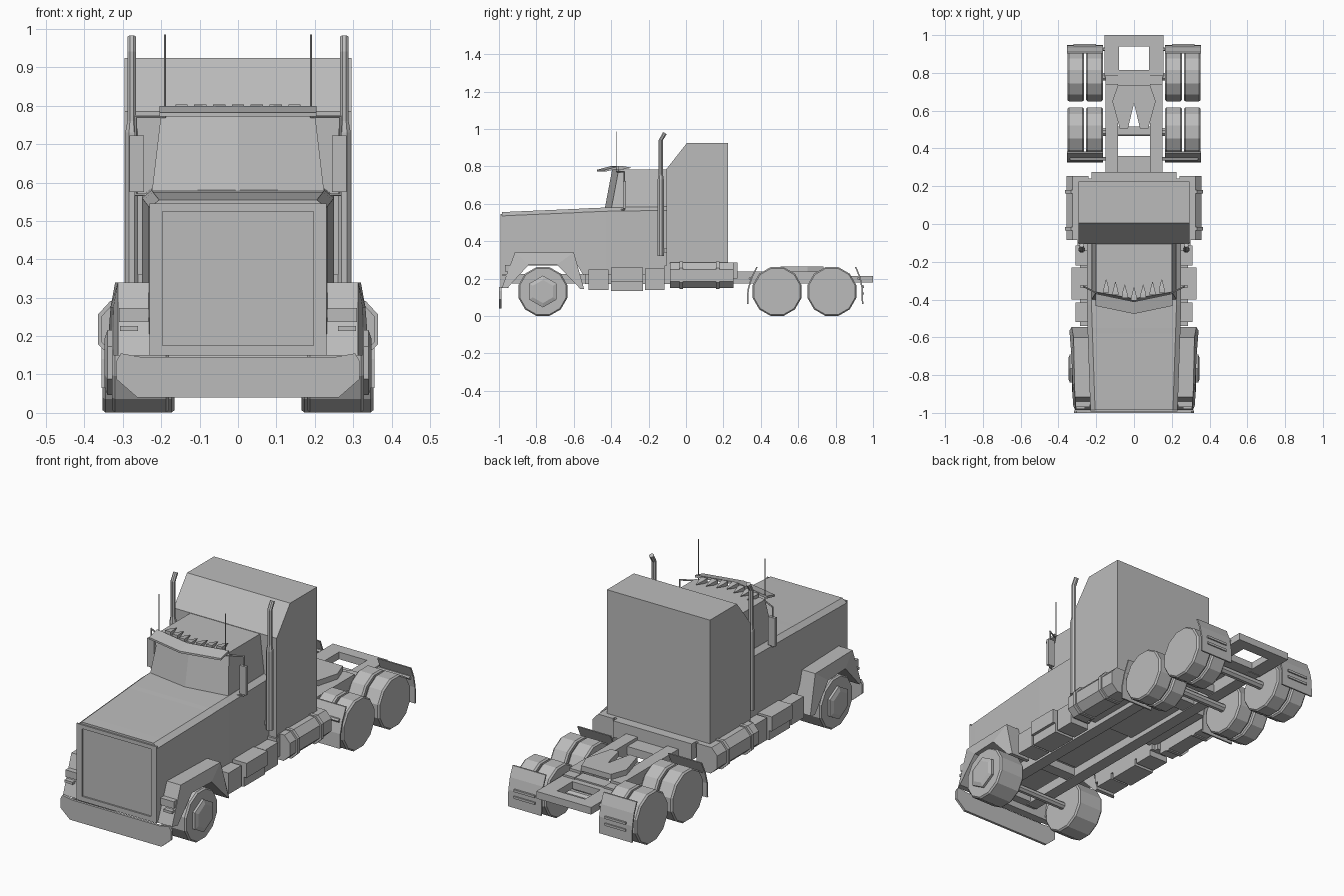
import bpy, bmesh, math
from mathutils import Vector

cube = bpy.data.objects.get("Cube")
if cube:
    bpy.data.objects.remove(cube, do_unlink=True)

grey = bpy.data.materials.new("plain_grey")
grey.use_nodes = True
grey.diffuse_color = (0.5, 0.5, 0.5, 1)
grey.node_tree.nodes["Principled BSDF"].inputs["Base Color"].default_value = (0.5, 0.5, 0.5, 1)


def loft(name, rings, mirror=False):
    """Skin matching closed rings of points and cap both ends."""
    bm = bmesh.new()
    rows = [[bm.verts.new(p) for p in ring] for ring in rings]
    n = len(rows[0])
    for a, b in zip(rows, rows[1:]):
        for i in range(n):
            j = (i + 1) % n
            bm.faces.new((a[i], a[j], b[j], b[i]))
    bm.faces.new(rows[0])
    bm.faces.new(rows[-1])
    bmesh.ops.recalc_face_normals(bm, faces=bm.faces)
    mesh = bpy.data.meshes.new(name)
    bm.to_mesh(mesh)
    bm.free()
    mesh.materials.append(grey)
    obj = bpy.data.objects.new(name, mesh)
    bpy.context.collection.objects.link(obj)
    if mirror:
        obj.modifiers.new("Mirror", 'MIRROR')
    return obj


def box(name, x, y, z, mirror=False):
    ring = [(x[0], y[0]), (x[1], y[0]), (x[1], y[1]), (x[0], y[1])]
    return loft(name, [[(*p, h) for p in ring] for h in z], mirror)


def prism_x(name, profile, x0, x1, mirror=False):
    """Extrude a (y, z) profile along x."""
    return loft(name, [[(x, *p) for p in profile] for x in (x0, x1)], mirror)


def prism_y(name, profile, y0, y1, mirror=False):
    """Extrude an (x, z) profile along y."""
    return loft(name, [[(x, y, z) for x, z in profile] for y in (y0, y1)], mirror)


def circle(y, z, r, sides, turn=0.0):
    return [(y + r * math.cos(math.tau * (i + turn) / sides),
             z + r * math.sin(math.tau * (i + turn) / sides)) for i in range(sides)]


def rod(name, path, r, sides=8, mirror=True):
    """Round bar along a path; r may be one radius or one per point."""
    pts = [Vector(p) for p in path]
    radii = r if isinstance(r, list) else [r] * len(pts)
    rings = []
    for i, p in enumerate(pts):
        d = (pts[min(i + 1, len(pts) - 1)] - pts[max(i - 1, 0)]).normalized()
        side = d.cross(Vector((0, 1, 0)) if abs(d.y) < 0.8 else Vector((1, 0, 0))).normalized()
        up = d.cross(side)
        rings.append([p + side * a + up * b for a, b in circle(0, 0, radii[i], sides, 0.5)])
    return loft(name, rings, mirror)


# Hood and lower cab: chamfered section that widens towards the back
def hood_ring(y, w, top, low):
    right = [(w, low), (w, top - 0.02), (w - 0.025, top)]
    return [(x, y, z) for x, z in right] + [(-x, y, z) for x, z in reversed(right)]


loft("hood", [hood_ring(-0.985, 0.23, 0.555, 0.15), hood_ring(-0.95, 0.232, 0.557, 0.15),
              hood_ring(-0.93, 0.233, 0.558, 0.27), hood_ring(-0.58, 0.245, 0.573, 0.27),
              hood_ring(-0.55, 0.246, 0.575, 0.22), hood_ring(-0.43, 0.25, 0.58, 0.22),
              hood_ring(-0.1, 0.25, 0.585, 0.22)])

# Grille surround with a recessed centre
for s in (-1, 1):
    box("grille_side", (s * 0.23, s * 0.197), (-0.993, -0.985), (0.15, 0.545))
box("grille_top", (-0.197, 0.197), (-0.993, -0.985), (0.525, 0.545))
box("grille_bottom", (-0.197, 0.197), (-0.993, -0.985), (0.15, 0.175))


# Upper cab with a pointed windshield
def cab_ring(w, side_y, mid_y, z, mid_z):
    return [(-w, -0.1, z), (-w, side_y, z), (0, mid_y, mid_z), (w, side_y, z), (w, -0.1, z)]


loft("upper_cab", [cab_ring(0.225, -0.40, -0.435, 0.57, 0.57), cab_ring(0.20, -0.36, -0.395, 0.783, 0.783)])


# Sun visor following the windshield
def visor_ring(x, y):
    return [(x, y, 0.772), (x, y, 0.782), (x, y + 0.065, 0.799), (x, y + 0.065, 0.786)]


loft("sun_visor", [visor_ring(-0.205, -0.433), visor_ring(0, -0.476), visor_ring(0.205, -0.433)])

# Roof marker lights tapering to the back
for i in range(-3, 4):
    x, y = i * 0.049, -0.405 + abs(i) * 0.014
    loft("roof_light", [[(x + a * s, y + d, 0.793 + b * s) for a, b in
                         ((-0.016, -0.011), (0.016, -0.011), (0.016, 0.01), (-0.016, 0.01))]
                        for d, s in ((0, 1), (0.02, 0.9), (0.07, 0.1))])

# Sleeper with sloping front roof
prism_x("sleeper", [(-0.105, 0.27), (0.225, 0.27), (0.225, 0.925), (0.005, 0.925), (-0.105, 0.785)], -0.295, 0.295)
box("sleeper_base", (-0.225, 0.225), (-0.12, 0.275), (0.2, 0.285))
box("sleeper_sill", (-0.3, 0.3), (-0.1, 0.24), (0.25, 0.285))

# Fuel tanks with straps
tank = [(0.24, 0.15), (0.32, 0.15), (0.357, 0.185), (0.357, 0.25), (0.325, 0.285), (0.24, 0.285)]
strap = [(x + 0.008 * (x > 0.3), z + (0.006 if z > 0.2 else -0.006)) for x, z in tank]
prism_y("fuel_tank", tank, -0.085, 0.255, True)
for y in (-0.025, 0.17):
    prism_y("tank_strap", strap, y - 0.009, y + 0.009, True)
box("tank_front_bracket", (0.22, 0.3), (-0.115, -0.08), (0.17, 0.27), True)

# Cab steps and boxes
for y0, y1, x, z0, z1 in ((-0.52, -0.415, 0.31, 0.14, 0.25), (-0.40, -0.23, 0.33, 0.185, 0.26),
                          (-0.22, -0.115, 0.31, 0.14, 0.255)):
    box("side_step", (0.2, x), (y0, y1), (z0, z1), True)
box("step_lower", (0.2, 0.315), (-0.40, -0.23), (0.135, 0.185), True)
box("step_rail", (0.2, 0.285), (-0.54, -0.1), (0.17, 0.225), True)

# Front fenders: arch of sections from front to back
arch = [(-0.985, 0.15, -0.955, 0.15, 0.312), (-0.915, 0.34, -0.84, 0.275, 0.313),
        (-0.60, 0.34, -0.69, 0.275, 0.32), (-0.545, 0.145, -0.565, 0.145, 0.33)]
loft("front_fender", [[(0.22, a, b), (x, a, b), (x + 0.012, c, d), (0.22, c, d)]
                      for a, b, c, d, x in arch], True)
box("headlight", (0.233, 0.31), (-0.968, -0.92), (0.237, 0.273), True)
box("turn_signal", (0.26, 0.307), (-0.98, -0.94), (0.213, 0.226), True)

# Bumper with cut corners
bumper = [(0.262, 0.04), (0.317, 0.088), (0.317, 0.135), (0.305, 0.155), (0.25, 0.145)]
prism_y("bumper", bumper + [(-x, z) for x, z in reversed(bumper)], -1.0, -0.987)


# Wheels: twelve-sided, with a small shoulder
def wheel(name, y, x0, x1):
    spec = ((x0, 0.128), (x0 + 0.008, 0.135), (x1 - 0.008, 0.135), (x1, 0.128))
    loft(name, [[(x, *p) for p in circle(y, 0.131, r, 12, 0.5)] for x, r in spec], True)


wheel("front_wheel", -0.765, 0.18, 0.328)
loft("front_hub", [[(x, *p) for p in circle(-0.765, 0.131, r, 6, 0.5)]
                   for x, r in ((0.32, 0.085), (0.34, 0.085), (0.348, 0.062))], True)
rod("front_axle", [(-0.2, -0.765, 0.131), (0.2, -0.765, 0.131)], 0.02, mirror=False)
for y in (0.487, 0.78):
    wheel("rear_inner_wheel", y, 0.165, 0.254)
    wheel("rear_outer_wheel", y, 0.264, 0.353)
    rod("rear_axle", [(-0.2, y, 0.131), (0.2, y, 0.131)], 0.022, mirror=False)

# Chassis rails and cross members
box("chassis_rail", (0.085, 0.15), (-0.93, 0.79), (0.175, 0.225), True)
for y0, y1 in ((-0.95, -0.9), (-0.62, -0.56), (0.275, 0.36), (0.47, 0.515), (0.72, 0.785)):
    box("cross_member", (-0.15, 0.15), (y0, y1), (0.18, 0.222))
box("raised_rail", (0.085, 0.15), (0.275, 0.74), (0.2, 0.238), True)
box("tail_rail", (0.08, 0.157), (0.78, 1.0), (0.178, 0.215), True)
for y0, y1 in ((0.775, 0.815), (0.94, 1.0)):
    box("tail_cross_member", (-0.157, 0.157), (y0, y1), (0.178, 0.215))

# Coupling plate with a V-shaped slot open to the back of the frame
half = [(0, 0.64), (0.032, 0.505), (0.075, 0.505), (0.115, 0.65), (0.085, 0.735), (0, 0.735)]
for s in (-1, 1):
    loft("coupling_plate", [[(s * x, y, z) for x, y in half] for z in (0.238, 0.266)])


# Mud flaps bent around the rear wheels, with hangers and raised strips
def flap(name, line, d):
    back = [(y + d, z) for y, z in reversed(line)]
    prism_x(name, line + back, 0.165, 0.355, True)


flap("front_mud_flap", [(0.375, 0.262), (0.345, 0.2), (0.328, 0.14), (0.325, 0.065)], 0.008)
flap("rear_mud_flap", [(0.903, 0.262), (0.925, 0.21), (0.938, 0.15), (0.94, 0.065)], 0.008)
for y in (0.345, 0.925):
    rod("flap_hanger", [(0.14, y, 0.2), (0.34, y, 0.2)], 0.01, 6)
for z in (0.115, 0.15):
    box("flap_strip", (0.2, 0.32), (0.94, 0.953), (z, z + 0.012), True)

# Exhaust stacks with a bent tip
rod("exhaust_stack", [(0.277, -0.135, 0.32), (0.277, -0.135, 0.73), (0.277, -0.135, 0.76),
                      (0.277, -0.135, 0.94), (0.277, -0.113, 0.978)],
    [0.018, 0.018, 0.012, 0.012, 0.012])
box("exhaust_bracket", (0.24, 0.277), (-0.142, -0.1), (0.34, 0.36), True)

# Antennas, mirrors and their arms
rod("antenna", [(0.19, -0.373, 0.77), (0.19, -0.373, 0.986)], 0.0025, 6)
box("door_mirror", (0.245, 0.283), (-0.338, -0.322), (0.575, 0.722), True)
for z in (0.568, 0.772):
    rod("mirror_arm", [(0.19, -0.37, z), (0.267, -0.33, z)], 0.004, 6)
rod("mirror_post", [(0.266, -0.33, 0.566), (0.266, -0.33, 0.774)], 0.004, 6)
